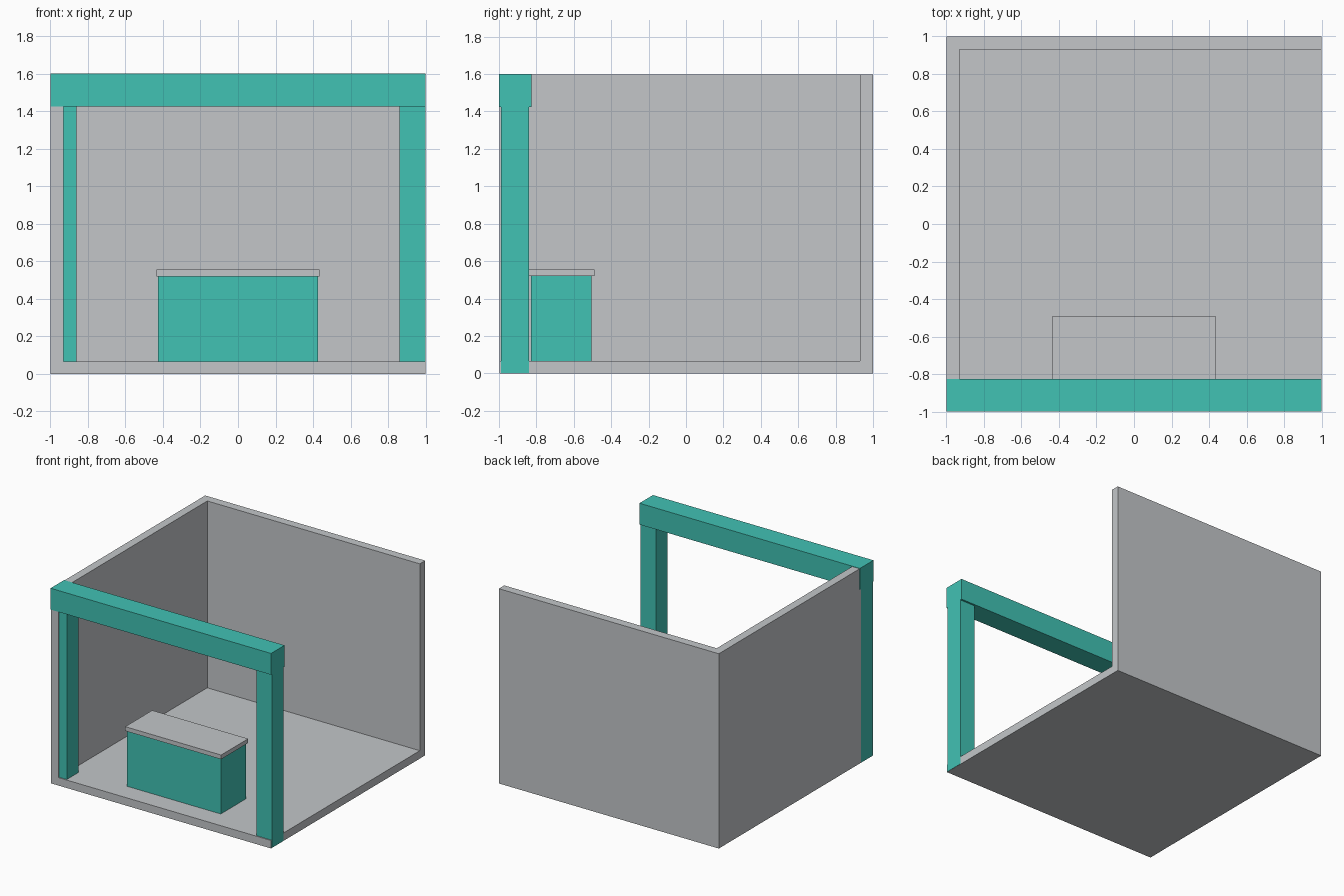
import bpy

if "Cube" in bpy.data.objects:
    bpy.data.objects.remove(bpy.data.objects["Cube"])


def make_material(name, rgb):
    mat = bpy.data.materials.new(name)
    mat.diffuse_color = (*rgb, 1.0)
    mat.use_nodes = True
    mat.node_tree.nodes["Principled BSDF"].inputs["Base Color"].default_value = mat.diffuse_color
    return mat


teal = make_material("teal", (0.053, 0.539, 0.456))
grey = make_material("light grey", (0.546, 0.565, 0.584))


def box(name, x, y, z, mat):
    """Axis-aligned box from (min, max) ranges."""
    bpy.ops.mesh.primitive_cube_add(size=1)
    ob = bpy.context.object
    ob.name = ob.data.name = name
    for v in ob.data.vertices:
        v.co = [r[0] if c < 0 else r[1] for c, r in zip(v.co, (x, y, z))]
    ob.data.materials.append(mat)
    return ob


# Booth shell: floor slab, left wall and back wall
box("floor", (-0.998, 0.998), (-0.998, 1), (0, 0.065), grey)
box("left_wall", (-0.998, -0.93), (-0.998, 1), (0.065, 1.597), grey)
box("back_wall", (-0.93, 0.998), (0.93, 1), (0.065, 1.597), grey)

# Front gate: two posts and a header beam
for side, name in ((-1, "left_post"), (1, "right_post")):
    box(name, sorted((side, side * 0.86)), (-0.99, -0.84), (0.001, 1.425), teal)
box("header_beam", (-1, 1), (-1, -0.825), (1.425, 1.6), teal)

# Reception counter with overhanging top
box("counter_body", (-0.425, 0.425), (-0.83, -0.505), (0.06, 0.52), teal)
box("counter_top", (-0.435, 0.435), (-0.84, -0.49), (0.52, 0.555), grey)
